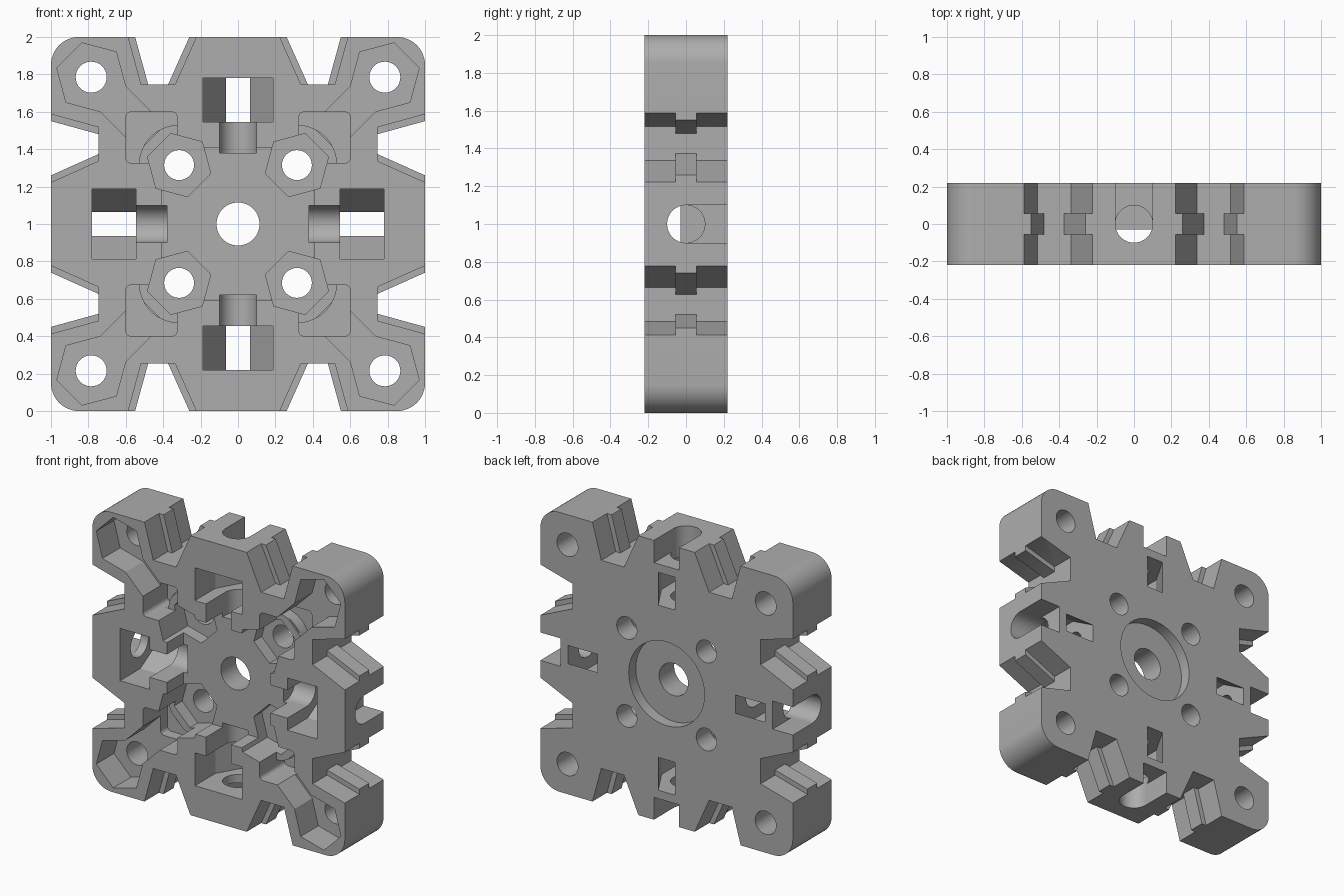
import bpy, bmesh
from math import pi, cos, sin, radians
from mathutils import Matrix

cube = bpy.data.objects.get("Cube")
if cube:
    bpy.data.objects.remove(cube)

HALF = 0.22          # half thickness of the plate
FRONT = -0.3         # start of cuts made from the front
BACK = 0.3           # end of cuts made through the back

cutters = bpy.data.collections.new("cutters")
bpy.context.scene.collection.children.link(cutters)


def arc(cx, cy, r, start, end, n):
    """Points on an arc, angles in degrees."""
    return [(cx + r * cos(radians(start + (end - start) * i / n)),
             cy + r * sin(radians(start + (end - start) * i / n))) for i in range(n + 1)]


def ring(cx, cy, r, n, turn=0):
    return arc(cx, cy, r, turn, turn + 360, n)[:-1]


def rounded(x0, x1, z0, z1, r, n):
    return (arc(x1 - r, z1 - r, r, 0, 90, n) + arc(x0 + r, z1 - r, r, 90, 180, n)
            + arc(x0 + r, z0 + r, r, 180, 270, n) + arc(x1 - r, z0 + r, r, 270, 360, n))


def prism(name, points, a, b, quarter=0, along="y", collection=None):
    """Extrude a profile from a to b, then turn it about the plate centre."""
    place = (lambda u, v, w: (u, w, v)) if along == "y" else (lambda u, v, w: (u, v, w))
    bm = bmesh.new()
    lower = [bm.verts.new(place(u, v, a)) for u, v in points]
    upper = [bm.verts.new(place(u, v, b)) for u, v in points]
    bm.faces.new(lower)
    bm.faces.new(upper)
    for i in range(len(points)):
        j = (i + 1) % len(points)
        bm.faces.new((lower[i], lower[j], upper[j], upper[i]))
    turn = Matrix.Rotation(quarter * pi / 2, 4, "Y")
    bm.transform(Matrix.Translation((0, 0, 1)) @ turn)
    bmesh.ops.recalc_face_normals(bm, faces=bm.faces)
    mesh = bpy.data.meshes.new(name)
    bm.to_mesh(mesh)
    bm.free()
    ob = bpy.data.objects.new(name, mesh)
    (collection or cutters).objects.link(ob)
    ob.hide_render = collection is None
    return ob


# Plate with rounded corners
plate = prism("connector_plate", rounded(-1, 1, -1, 1, 0.15, 12), -HALF, HALF,
              collection=bpy.context.scene.collection)

# Centre: bore, square front recess, round back recess
prism("bore", ring(0, 0, 0.115, 48), FRONT, BACK)
prism("front_recess", [(-.41, -.41), (.41, -.41), (.41, .41), (-.41, .41)], FRONT, -0.03)
prism("back_recess", ring(0, 0, 0.3, 64), 0.14, BACK)


def notch(side, grow):
    """Tapered edge notch, widened by grow, extended a little past the edge."""
    pts = [(.374 - grow, .745), (.48 + grow, .745), (.55 + grow, 1.0),
           (.563 + grow, 1.05), (.237 - grow, 1.05), (.26 - grow, 1.0)]
    return [(side * x, z) for x, z in pts]


for q in range(4):
    # Edge notches with a tongue left along the middle of each wall
    for side in (-1, 1):
        prism("notch", notch(side, 0), FRONT, BACK, q)
        prism("notch_front", notch(side, .037), FRONT, -.056, q)
        prism("notch_back", notch(side, .037), .056, BACK, q)

    # Nut slot: straight walls, then a taper to a narrow opening in the back
    prism("nut_slot", [(-.187, FRONT), (.187, FRONT), (.187, .01), (.065, HALF),
                       (.065, BACK), (-.065, BACK), (-.065, HALF), (-.187, .01)],
          .545, .78, q, "z")
    # Screw channels: inner one opens forward, outer one opens backward
    prism("inner_groove", [(-.1, FRONT), (.1, FRONT)] + arc(0, 0, .1, 0, 180, 24),
          .38, .6, q, "z")
    prism("screw_hole", ring(0, 0, .1, 48), .7, 1.1, q, "z")
    prism("outer_groove", [(.1, BACK), (-.1, BACK)] + arc(0, 0, .1, 180, 360, 24),
          .84, 1.1, q, "z")

    # Corner hexagon and bolt hole
    prism("corner_hex", ring(.785, .785, .19, 6, 15), FRONT, -.02, q)
    prism("corner_hole", ring(.785, .785, .083, 32), FRONT, BACK, q)
    # Inner hexagon and bolt hole
    prism("inner_hex", ring(.315, .315, .175, 6, 15), FRONT, .06, q)
    prism("inner_hole", ring(.315, .315, .08, 32), FRONT, BACK, q)

    # Diagonal channel joining the corner hexagon to the square pocket
    h = .19 / 2 * .707
    prism("diagonal_channel", [(.46 - h, .46 + h), (.46 + h, .46 - h),
                               (.78 + h, .78 - h), (.78 - h, .78 + h)], FRONT, -.02, q)
    # Square pocket, deeper outside a round shoulder about the inner bolt
    prism("square_pocket", rounded(.325, .6, .325, .6, .03, 5), FRONT, -.03, q)
    prism("pocket_well", arc(.315, .315, .215, 87, 3, 16) + arc(.57, .355, .03, 270, 360, 5)
          + arc(.57, .57, .03, 0, 90, 5) + arc(.355, .57, .03, 90, 180, 5), FRONT, .06, q)

# Cut everything out in one step
mod = plate.modifiers.new("cuts", "BOOLEAN")
mod.operation = "DIFFERENCE"
mod.operand_type = "COLLECTION"
mod.collection = cutters
mod.solver = "EXACT"
bpy.context.view_layer.objects.active = plate
plate.select_set(True)
bpy.ops.object.modifier_apply(modifier="cuts")
for ob in list(cutters.objects):
    bpy.data.objects.remove(ob)
bpy.data.collections.remove(cutters)

# Single grey plastic
grey = bpy.data.materials.new("grey_plastic")
grey.use_nodes = True
colour = (.42, .42, .42, 1)
grey.diffuse_color = colour
grey.node_tree.nodes["Principled BSDF"].inputs["Base Color"].default_value = colour
plate.data.materials.clear()
plate.data.materials.append(grey)

bpy.ops.object.select_all(action="DESELECT")
plate.select_set(True)
bpy.ops.object.shade_smooth_by_angle(angle=radians(30))
